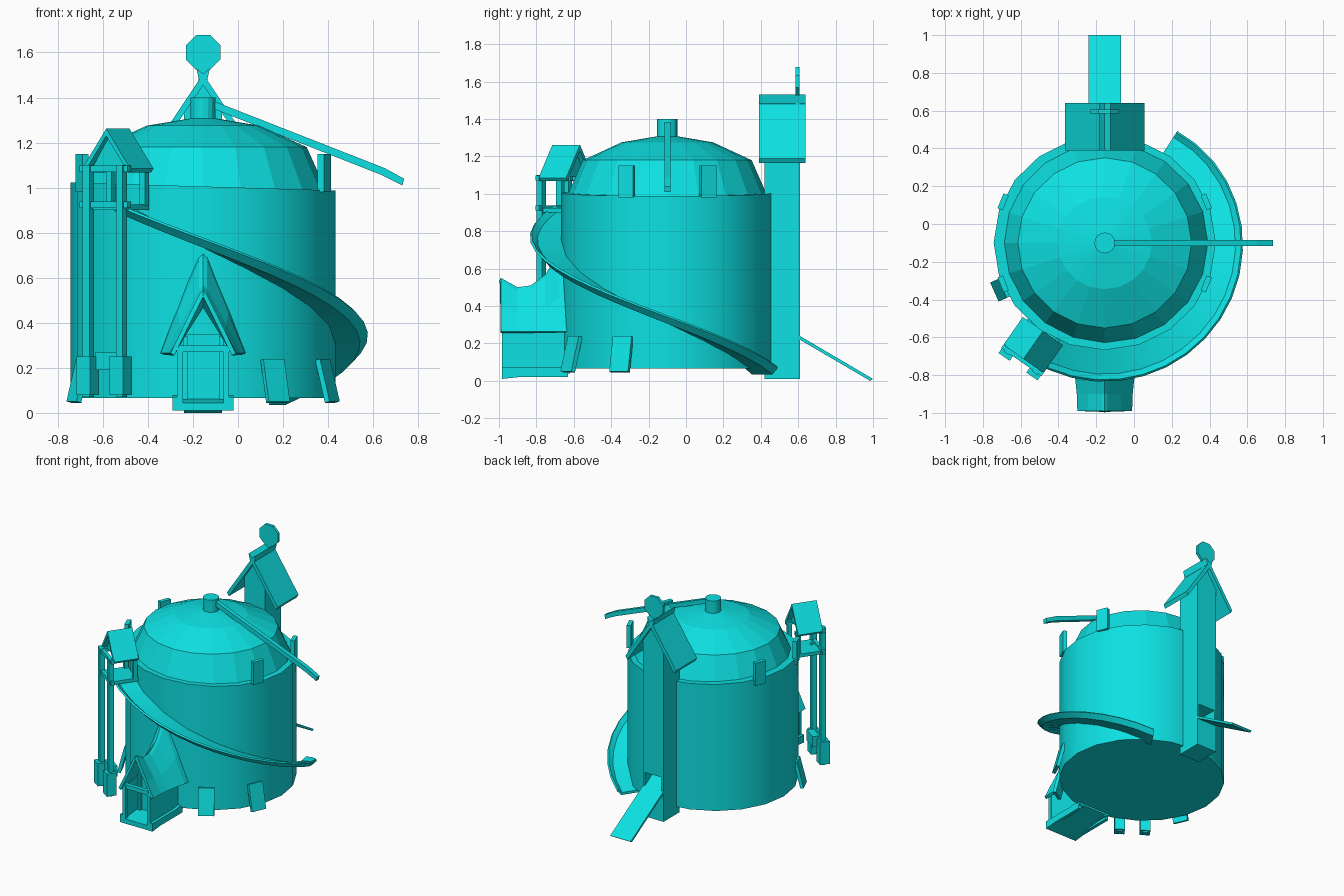
import bpy, bmesh, math
from mathutils import Vector, Matrix

cube = bpy.data.objects.get("Cube")
if cube:
    bpy.data.objects.remove(cube)

mat = bpy.data.materials.new("turquoise")
mat.use_nodes = True
COLOR = (0.004, 0.75, 0.76, 1)
mat.diffuse_color = COLOR
mat.node_tree.nodes["Principled BSDF"].inputs["Base Color"].default_value = COLOR

CX, CY = -0.155, -0.10     # tank axis


def finish(name, bm):
    bmesh.ops.recalc_face_normals(bm, faces=bm.faces)
    mesh = bpy.data.meshes.new(name)
    bm.to_mesh(mesh)
    bm.free()
    mesh.materials.append(mat)
    ob = bpy.data.objects.new(name, mesh)
    bpy.context.collection.objects.link(ob)
    return ob


def box(name, lo, hi, frame=Matrix()):
    """Box between two corners, placed by a frame."""
    lo, hi = Vector(lo), Vector(hi)
    bm = bmesh.new()
    bmesh.ops.create_cube(bm, size=1)
    for v in bm.verts:
        v.co = frame @ Vector([(a + b) / 2 + c * (b - a) for a, b, c in zip(lo, hi, v.co)])
    return finish(name, bm)


def prism(name, outline, depth, frame=Matrix()):
    """Outline in the local xz plane, extruded from depth[0] to depth[1] along y."""
    bm = bmesh.new()
    near, far = [[bm.verts.new(frame @ Vector((x, y, z))) for x, z in outline] for y in depth]
    bm.faces.new(near)
    bm.faces.new(far)
    n = len(outline)
    for i in range(n):
        j = (i + 1) % n
        bm.faces.new((near[i], near[j], far[j], far[i]))
    return finish(name, bm)


def lathe(name, profile, sides, squash=1.0, tilt=0.0):
    """Closed shape of (radius, z) rings about the tank axis."""
    bm = bmesh.new()
    rings = []
    for r, z in profile:
        ring = []
        for i in range(sides):
            a = math.tau * i / sides
            x = r * math.cos(a)
            h = z - tilt * x if z > 0.9 else z
            ring.append(bm.verts.new((CX + x, CY + r * squash * math.sin(a), h)))
        rings.append(ring)
    for a, b in zip(rings, rings[1:]):
        for i in range(sides):
            j = (i + 1) % sides
            bm.faces.new((a[i], a[j], b[j], b[i]))
    bm.faces.new(rings[0])
    bm.faces.new(rings[-1])
    return finish(name, bm)


def polar(degrees, radius=0.0, z=0.0):
    """Frame at a spot around the tank: local x outward, y along the wall."""
    return (Matrix.Translation((CX, CY, 0)) @ Matrix.Rotation(math.radians(degrees), 4, "Z")
            @ Matrix.Translation((radius, 0, z)))


def smooth(ob, angle=30):
    bpy.ops.object.select_all(action="DESELECT")
    ob.select_set(True)
    bpy.context.view_layer.objects.active = ob
    bpy.ops.object.shade_smooth_by_angle(angle=math.radians(angle))


# Tank, faceted dome and cap
tank = lathe("tank_wall", [(0.588, 0.065), (0.588, 1.005), (0.54, 1.005)], 20, 0.965, 0.03)
smooth(tank)
lathe("dome_roof", [(0.55, 0.98), (0.46, 1.18), (0.25, 1.275), (0.01, 1.315)], 20, 0.98)
lathe("roof_cap", [(0.055, 1.29), (0.055, 1.40)], 16)

# Bent pole leaning out from the cap
prism("roof_pole", [(-0.11, 1.385), (0.65, 1.087), (0.737, 1.04), (0.73, 1.01),
                    (0.64, 1.055), (-0.11, 1.35)], (CY - 0.016, CY + 0.016))

# Rim plates and leaning plates at the foot
for a in (22, -22, 158, 202):
    box("rim_plate", (-0.02, -0.042, 0.98), (0.01, 0.042, 1.15), polar(a, 0.585))
for a in (-24, 204, -58):
    lean = polar(a, 0.605, 0.14) @ Matrix.Rotation(math.radians(-14), 4, "Y")
    box("foot_plate", (-0.012, -0.055, -0.095), (0.012, 0.055, 0.1), lean)

# Spiral slide with a raised outer lip
section = [(0.56, 0), (0.70, 0), (0.735, 0.035), (0.725, 0.045), (0.695, 0.018), (0.56, 0.018)]
bm = bmesh.new()
STEPS = 18
loops = []
for i in range(STEPS + 1):
    t = i / STEPS
    a = math.radians(-124 + 181 * t)
    flare = 1 - 0.04 * t ** 6
    loops.append([bm.verts.new((CX + r * flare * math.cos(a), CY + r * flare * math.sin(a),
                                0.895 - 0.86 * t + h)) for r, h in section])
for a, b in zip(loops, loops[1:]):
    for i in range(len(section)):
        j = (i + 1) % len(section)
        bm.faces.new((a[i], a[j], b[j], b[i]))
bm.faces.new(loops[0])
bm.faces.new(loops[-1])
smooth(finish("spiral_slide", bm))

# Back tower with a doorway
tower = prism("back_tower", [(-0.24, 0.01), (-0.07, 0.01), (-0.07, 1.34),
                             (CX, 1.48), (-0.24, 1.34)], (0.42, 0.61))
cutter = box("doorway_cutter", (-0.225, 0.48, 0.22), (-0.085, 0.7, 0.34))
cutter.hide_render = True
cutter.hide_set(True)
cutter.display_type = "WIRE"
cut = tower.modifiers.new("doorway", "BOOLEAN")
cut.object = cutter
cut.operation = "DIFFERENCE"
cut.solver = "EXACT"
bpy.context.view_layer.objects.active = tower
bpy.ops.object.modifier_apply(modifier=cut.name)
bpy.data.objects.remove(cutter)

# Ramp running down from the doorway
turn = Matrix.Rotation(math.radians(90), 4, "Z")
prism("back_ramp", [(0.5, 0.285), (0.5, 0.305), (0.6, 0.245), (1.0, 0.01), (0.985, 0.0),
                    (0.6, 0.225)], (0.07, 0.24), turn)

# Crossed roof boards and the round sign on top
for s in (-1, 1):
    prism("tower_roof", [(CX - s * 0.03, 1.53), (CX - s * 0.02, 1.485), (CX + s * 0.195, 1.165),
                         (CX + s * 0.21, 1.19), (CX + s * 0.0, 1.505)], (0.39, 0.64))
octagon = [(CX + 0.083 * math.cos(math.radians(22.5 + 45 * i)),
            1.6 + 0.083 * math.sin(math.radians(22.5 + 45 * i))) for i in range(8)]
prism("round_sign", octagon, (0.585, 0.606))
box("sign_stem", (CX - 0.02, 0.585, 1.47), (CX + 0.02, 0.606, 1.54))

# Porch: swept tent roof of (y, half width, ridge height) sections
bm = bmesh.new()
rows = []
for y, w, ridge in [(-0.99, 0.145, 0.55), (-0.9, 0.148, 0.50), (-0.83, 0.155, 0.51),
                    (-0.75, 0.17, 0.57), (-0.68, 0.187, 0.69), (-0.63, 0.19, 0.75)]:
    mid = 0.265 + (ridge - 0.265) * 0.42
    rows.append([bm.verts.new((CX + s * w, y, z)) for s, z in
                 ((-1, 0.265), (-0.6, mid), (-0.1, ridge - 0.02), (0, ridge),
                  (0.1, ridge - 0.02), (0.6, mid), (1, 0.265))])
for a, b in zip(rows, rows[1:]):
    for i in range(len(a) - 1):
        bm.faces.new((a[i], a[i + 1], b[i + 1], b[i]))
roof = finish("porch_roof", bm)
shell = roof.modifiers.new("thickness", "SOLIDIFY")
shell.thickness = 0.02
shell.offset = -1

# Porch floor, walls, posts, lintel and recessed door
prism("porch_floor", [(-0.985, 0.01), (-0.62, 0.05), (-0.62, 0.08), (-0.985, 0.045)],
      (-CX - 0.135, -CX + 0.135), turn)
for s in (-1, 1):
    def side(name, x0, x1, y0, y1, z0, z1):
        xs = sorted((CX + s * x0, CX + s * x1))
        box(name, (xs[0], y0, z0), (xs[1], y1, z1))
    side("porch_wall", 0.10, 0.112, -0.96, -0.62, 0.04, 0.30)
    side("porch_post", 0.09, 0.115, -0.985, -0.955, 0.02, 0.29)
    side("porch_rail", 0.11, 0.135, -0.985, -0.63, 0.02, 0.07)
    side("door_post", 0.07, 0.09, -0.84, -0.80, 0.05, 0.34)
box("porch_lintel", (CX - 0.12, -0.98, 0.27), (CX + 0.12, -0.95, 0.30))
box("porch_door", (CX - 0.075, -0.82, 0.06), (CX + 0.075, -0.79, 0.35))

# Side lift: posts, feet, beams and platform against the wall
lift = polar(-125)
for s in (-1, 1):
    y = s * 0.09
    box("lift_post", (0.742, y - 0.018, 0.07), (0.778, y + 0.018, 1.10), lift)
    box("lift_foot", (0.73, y - 0.036, 0.08), (0.80, y + 0.036, 0.25), lift)
    box("lift_roof_beam", (0.56, y - 0.012, 1.07), (0.77, y + 0.012, 1.095), lift)
    box("lift_inner_post", (0.57, y - 0.015, 0.92), (0.60, y + 0.015, 1.09), lift)
for z in (0.91, 1.07):
    box("lift_crossbar", (0.745, -0.13, z), (0.77, 0.13, z + 0.028), lift)
box("lift_platform", (0.56, -0.10, 0.90), (0.75, 0.10, 0.925), lift)
box("lift_basket", (0.70, -0.06, 0.19), (0.75, 0.06, 0.27), lift)

# Lift roof, two boards with the ridge pointing away from the tank
gable = lift @ turn
for s in (-1, 1):
    prism("lift_roof", [(0, 1.262), (s * 0.13, 1.085), (s * 0.118, 1.068), (0, 1.23)],
          (-0.75, -0.57), gable)
prism("lift_gable", [(-0.095, 1.09), (0.095, 1.09), (0, 1.235)], (-0.72, -0.60), gable)
